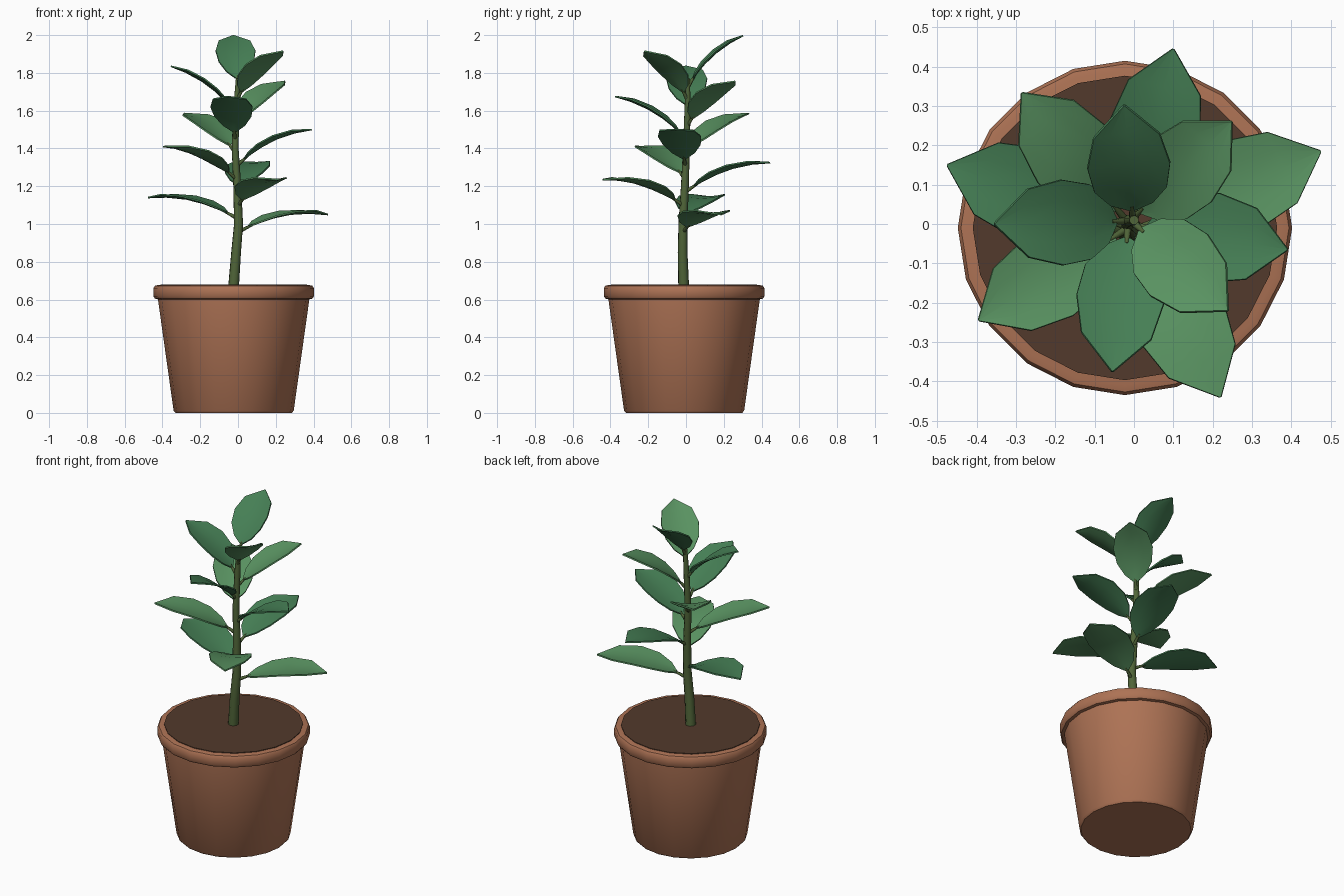
import bpy, math
from mathutils import Vector

if "Cube" in bpy.data.objects:
    bpy.data.objects.remove(bpy.data.objects["Cube"])


def mat(name, rgb):
    m = bpy.data.materials.new(name)
    m.diffuse_color = (*rgb, 1)
    m.use_nodes = True
    m.node_tree.nodes["Principled BSDF"].inputs["Base Color"].default_value = m.diffuse_color
    return m


CLAY = mat("clay", (0.42, 0.17, 0.09))
SOIL = mat("soil", (0.085, 0.042, 0.025))
BARK = mat("stem_green", (0.08, 0.13, 0.04))
GREENS = [mat("light_green", (0.10, 0.29, 0.12)), mat("dark_green", (0.06, 0.21, 0.09))]


def make(name, verts, faces, material, thickness=0, angle=35):
    me = bpy.data.meshes.new(name)
    me.from_pydata([tuple(v) for v in verts], [], faces)
    ob = bpy.data.objects.new(name, me)
    bpy.context.collection.objects.link(ob)
    me.materials.append(material)
    bpy.ops.object.select_all(action='DESELECT')
    ob.select_set(True)
    bpy.context.view_layer.objects.active = ob
    if thickness:
        mod = ob.modifiers.new("thickness", 'SOLIDIFY')
        mod.thickness, mod.offset = thickness, 0
        bpy.ops.object.modifier_apply(modifier=mod.name)
    bpy.ops.object.shade_smooth_by_angle(angle=math.radians(angle))
    return ob


def rings_to_faces(count, n):
    faces = [(r * n + i, r * n + (i + 1) % n, (r + 1) * n + (i + 1) % n, (r + 1) * n + i)
             for r in range(count - 1) for i in range(n)]
    faces.append(tuple(reversed(range(n))))
    faces.append(tuple(range((count - 1) * n, count * n)))
    return faces


def lathe(name, profile, material, n=20):
    verts = [(-0.023 + r * math.cos(2 * math.pi * i / n), -0.01 + r * math.sin(2 * math.pi * i / n), z)
             for r, z in profile for i in range(n)]
    return make(name, verts, rings_to_faces(len(profile), n), material)


def tube(name, points, radii, material, n=8):
    verts = []
    for k, p in enumerate(points):
        d = (points[min(k + 1, len(points) - 1)] - points[max(k - 1, 0)]).normalized()
        u = d.cross(Vector((0.31, 0.95, 0.05))).normalized()
        v = d.cross(u)
        verts += [p + radii[k] * (u * math.cos(2 * math.pi * i / n) + v * math.sin(2 * math.pi * i / n))
                  for i in range(n)]
    return make(name, verts, rings_to_faces(len(points), n), material, angle=60)


# pot, rim and soil
lathe("pot", [(0.308, 0), (0.318, 0.012), (0.402, 0.61), (0.402, 0.64)], CLAY)
lathe("pot_rim", [(0.40, 0.601), (0.417, 0.605), (0.425, 0.617), (0.425, 0.66),
                  (0.417, 0.673), (0.40, 0.677)], CLAY)
lathe("soil", [(0.387, 0.65), (0.387, 0.681)], SOIL)

# gently bent stem
STEM = [Vector(p) for p in [(-0.024, -0.012, 0.66), (-0.01, -0.018, 0.85), (0.003, -0.016, 1.0),
                            (-0.004, -0.006, 1.2), (-0.015, 0.002, 1.4), (-0.01, 0.008, 1.6), (0.0, 0.01, 1.77)]]
tube("stem", STEM, [0.03, 0.027, 0.025, 0.022, 0.019, 0.017, 0.012], BARK)


def stem_at(z):
    for a, b in zip(STEM, STEM[1:]):
        if z <= b.z:
            return a.lerp(b, (z - a.z) / (b.z - a.z))
    return STEM[-1].copy()


# leaves spiralling up the stem: tip positions
TIPS = [(0.475, 0.185, 1.05), (-0.475, 0.15, 1.14), (0.22, -0.44, 1.235), (0.10, 0.445, 1.325),
        (-0.395, -0.245, 1.41), (0.39, -0.065, 1.5), (-0.285, 0.333, 1.585), (-0.055, -0.375, 1.675),
        (0.248, 0.26, 1.755), (-0.355, 0.0, 1.835), (0.238, -0.22, 1.915), (-0.025, 0.302, 1.997)]
OUTLINE = [(0, 0.08), (0.10, 0.52), (0.28, 0.88), (0.52, 1.0), (0.78, 0.8), (1, 0.02)]

for i, tip in enumerate(TIPS):
    tip = Vector(tip)
    base = stem_at(0.955 + 0.07 * i)
    chord = tip - base
    side = Vector((0, 0, 1)).cross(chord).normalized()
    up = chord.normalized().cross(side)
    arch = 0.043 - 0.001 * i
    half = 0.122 - 0.0015 * i

    def path(t):
        return base + chord * t + up * (arch * 4 * t * (1 - t))

    # blade: cupped strip, five points across
    verts = []
    for t, w in OUTLINE:
        c = path(0.13 + 0.87 * t)
        for s in (-1, -0.5, 0, 0.5, 1):
            verts.append(c + side * (s * w * half) + up * (0.016 * s * s * w))
    faces = [(r * 5 + k, r * 5 + k + 1, r * 5 + k + 6, r * 5 + k + 5)
             for r in range(len(OUTLINE) - 1) for k in range(4)]
    make(f"leaf_{i + 1}", verts, faces, GREENS[i % 2], thickness=0.008, angle=40)
    # leaf stalk
    tube(f"leaf_stalk_{i + 1}", [path(0), path(0.08), path(0.17)], [0.011, 0.009, 0.006], BARK, 6)
